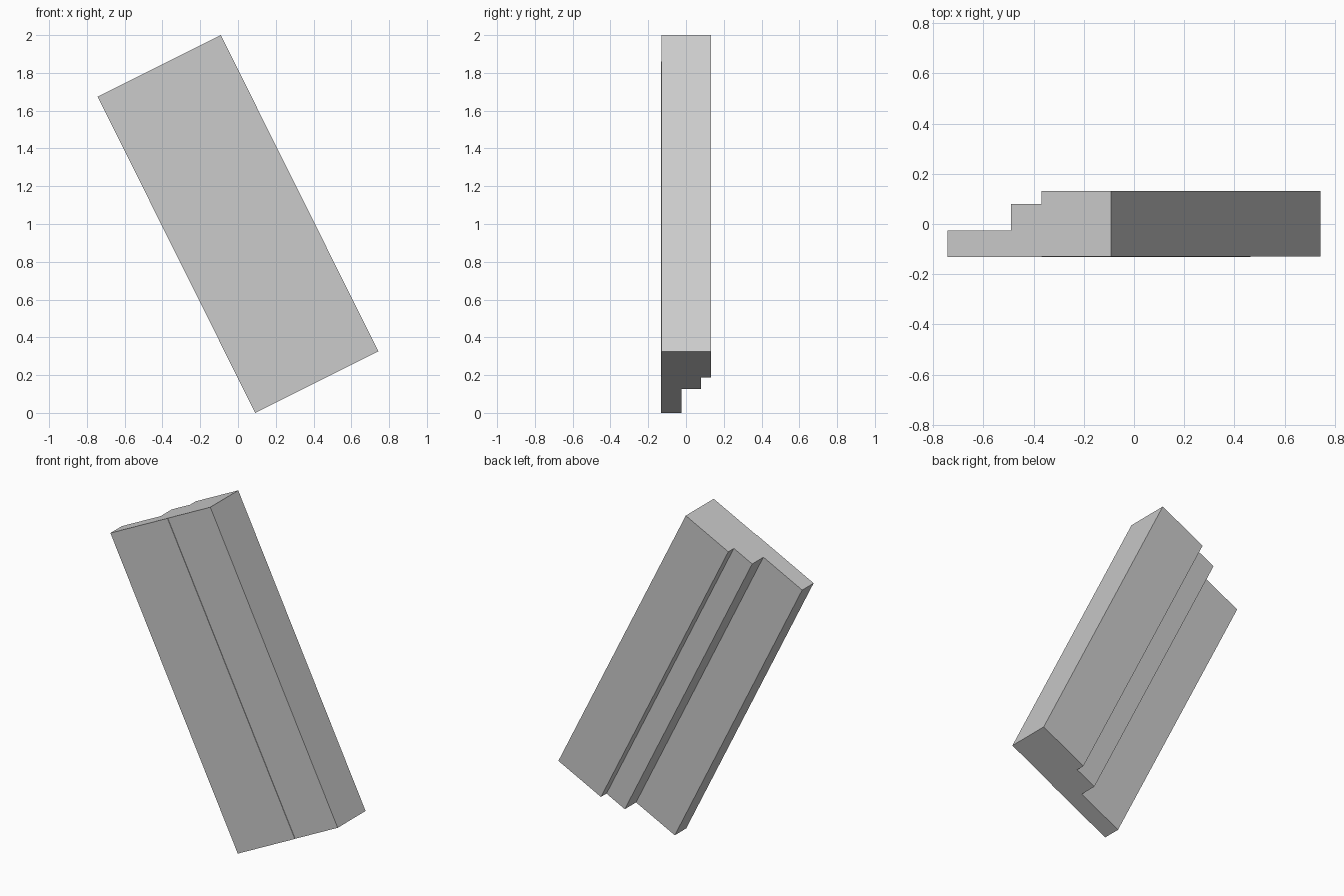
import bpy
import bmesh
from mathutils import Vector

cube = bpy.data.objects.get("Cube")
if cube:
    bpy.data.objects.remove(cube, do_unlink=True)

# Plain grey material
grey = bpy.data.materials.new("plain grey")
grey.use_nodes = True
colour = (0.6, 0.6, 0.6, 1)
grey.diffuse_color = colour
grey.node_tree.nodes["Principled BSDF"].inputs["Base Color"].default_value = colour

# Tilted board: width and length directions in the front plane
corner = Vector((-0.743, 0, 1.674))
across = Vector((0.652, 0, 0.326))
along = Vector((0.834, 0, -1.674))

# Stepped cross-section: (fraction of width, depth)
profile = [(0, -0.132), (0.573, -0.132), (0.573, -0.129), (1, -0.129),
           (1, 0.132), (0.573, 0.132), (0.573, 0.08), (0.389, 0.08),
           (0.389, -0.025), (0, -0.025)]

# Extrude the section along the board
bm = bmesh.new()
section = bm.faces.new([bm.verts.new(corner + across * w + Vector((0, y, 0)))
                        for w, y in profile])
result = bmesh.ops.extrude_face_region(bm, geom=[section])
moved = [v for v in result["geom"] if isinstance(v, bmesh.types.BMVert)]
bmesh.ops.translate(bm, verts=moved, vec=along)
if section.is_valid and any(not e.is_manifold for e in bm.edges):
    bm.faces.remove(section)
    bmesh.ops.holes_fill(bm, edges=bm.edges[:], sides=0)
bmesh.ops.recalc_face_normals(bm, faces=bm.faces[:])

mesh = bpy.data.meshes.new("stepped_moulding")
bm.to_mesh(mesh)
bm.free()
mesh.materials.append(grey)
board = bpy.data.objects.new("stepped_moulding", mesh)
bpy.context.scene.collection.objects.link(board)
